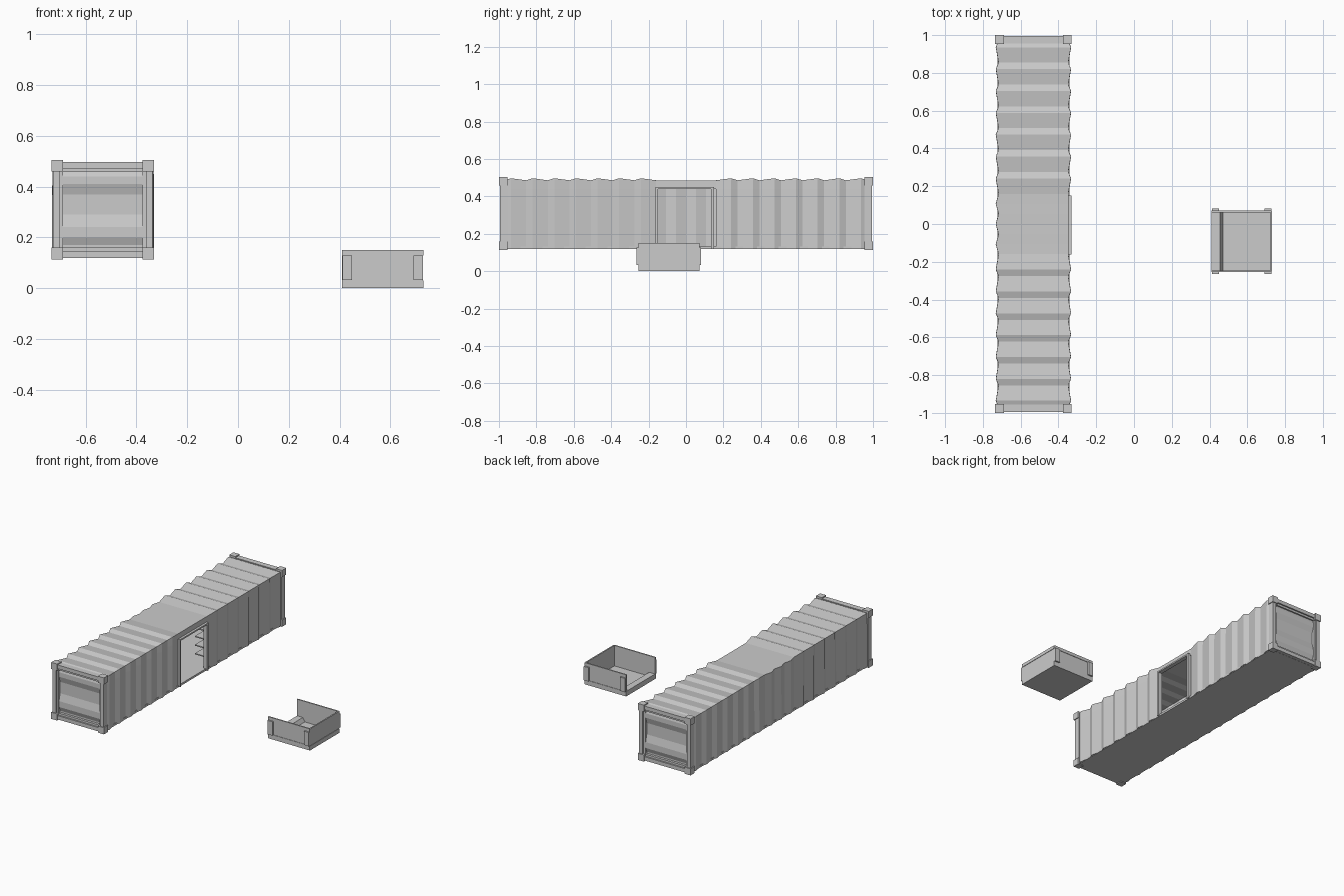
import bpy, bmesh

if "Cube" in bpy.data.objects:
    bpy.data.objects.remove(bpy.data.objects["Cube"])

def mesh_object(name, verts, faces, thickness=0):
    me = bpy.data.meshes.new(name)
    me.from_pydata(verts, [], faces)
    bm = bmesh.new()
    bm.from_mesh(me)
    bmesh.ops.recalc_face_normals(bm, faces=bm.faces)
    bm.to_mesh(me)
    bm.free()
    ob = bpy.data.objects.new(name, me)
    bpy.context.collection.objects.link(ob)
    if thickness:
        mod = ob.modifiers.new("thickness", 'SOLIDIFY')
        mod.thickness = thickness
        mod.offset = 0
    return ob

def boxes(name, bounds):
    """One object from several (x0, x1, y0, y1, z0, z1) boxes."""
    verts, faces = [], []
    for x0, x1, y0, y1, z0, z1 in bounds:
        b = len(verts)
        verts += [(x, y, z) for x in (x0, x1) for y in (y0, y1) for z in (z0, z1)]
        faces += [[b + i for i in f] for f in
                  ((0, 1, 3, 2), (4, 6, 7, 5), (0, 4, 5, 1), (2, 3, 7, 6), (0, 2, 6, 4), (1, 5, 7, 3))]
    return mesh_object(name, verts, faces)

def ring(x0, x1, z0, z1, w, y0, y1):
    """Rectangular frame in the xz plane."""
    return [(x0, x0 + w, y0, y1, z0, z1), (x1 - w, x1, y0, y1, z0, z1),
            (x0 + w, x1 - w, y0, y1, z0, z0 + w), (x0 + w, x1 - w, y0, y1, z1 - w, z1)]

L, R, B, T = -0.735, -0.33, 0.113, 0.505   # container bounds
DOOR, HEAD = 0.15, 0.44                    # doorway half width and top

# corrugated shell: sawtooth sections running outward from the flat doorway bay
half, n = [], 7
pitch = (0.97 - 0.16) / n
for i in range(n):
    half += [(0.16 + (i + 0.7) * pitch, 1), (0.16 + (i + 1) * pitch, 0)]
centre = [(-0.16, 0), (-0.107, 1), (-0.054, 0), (0, 1), (0.054, 0), (0.107, 1), (0.16, 0)]
stations = [(-y, w, w) for y, w in reversed(half)]
stations += [(y, 0, w) for y, w in centre]
stations += [(y, w, w) for y, w in half]
verts, faces = [], []
for i, (y, w, wl) in enumerate(stations):
    xl, xr, zt = L + 0.02 - 0.014 * wl, R - 0.02 + 0.014 * w, 0.484 + 0.011 * w
    verts += [(xl, y, 0.12), (xl, y, zt), (xr, y, zt), (xr, y, HEAD), (xr, y, 0.12)]
    if i:
        for k in range(4):
            if k == 3 and abs(y + stations[i - 1][0]) / 2 < 0.16:
                continue                   # leave the doorway open
            a = 5 * (i - 1) + k
            faces.append((a, a + 1, a + 6, a + 5))
mesh_object("corrugated_shell", verts, faces, 0.006)

# floor
boxes("container_floor", [(L + 0.012, R - 0.012, -0.97, 0.97, 0.118, 0.132)])

# corner blocks, end frames and horizontally ribbed end panels
corners, frames = [], []
c = 0.046
for s in (-1, 1):
    for x in (L, R - c):
        for z in (B, T - c):
            corners.append((x, x + c, *sorted((s, s * (1 - c))), z, z + c))
    frames += ring(L + 0.006, R - 0.006, B + 0.006, T - 0.008, 0.026, *sorted((s * 0.994, s * 0.955)))
    frames += ring(L + 0.032, R - 0.032, B + 0.032, T - 0.034, 0.014, *sorted((s * 0.984, s * 0.960)))
    verts, faces = [], []
    for i, (z, d) in enumerate(((0.14, 0), (0.17, 0), (0.20, 1), (0.24, 1), (0.29, 0),
                                (0.33, 0), (0.37, 0), (0.41, 1), (0.44, 1), (0.48, 0))):
        y = s * (0.964 + 0.012 * d)
        verts += [(L + 0.034, y, z), (R - 0.034, y, z)]
        if i:
            faces.append((2 * i - 2, 2 * i - 1, 2 * i + 1, 2 * i))
    mesh_object("end_panel", verts, faces, 0.006)
boxes("corner_blocks", corners)
boxes("end_frames", frames)

# doorway frame
boxes("doorway_frame", [(R - 0.03, R - 0.001, -DOOR - 0.012, -DOOR, 0.12, HEAD + 0.01),
                        (R - 0.03, R - 0.001, DOOR - 0.015, DOOR, 0.12, HEAD + 0.01),
                        (R - 0.03, R - 0.001, -DOOR, DOOR - 0.015, HEAD, HEAD + 0.01)])

# shelves on the inside wall beside the doorway
shelves = [(-0.45, -0.36, 0.17, 0.55, z, z + 0.007) for z in (0.19, 0.25, 0.31, 0.37)]
shelves += [(-0.37, -0.36, y, y + 0.01, 0.13, 0.40) for y in (0.17, 0.355, 0.54)]
boxes("shelves", shelves)

# bin: floor, three walls, low open side
X0, X1, Y0, Y1, H, t = 0.41, 0.728, -0.252, 0.068, 0.15, 0.006
boxes("bin_floor", [(X0, X1, Y0, Y1, 0, 0.008)])
boxes("bin_walls", [(X0, X1, Y0, Y0 + t, 0.008, H), (X0, X1, Y1 - t, Y1, 0.008, H),
                    (X1 - t, X1, Y0 + t, Y1 - t, 0.008, H)])

# sloping lip along the open side
prof = [(X0, 0.008), (X0, 0.035), (X0 + 0.045, 0.035), (X0 + 0.06, 0.008)]
verts = [(x, y, z) for y in (Y0 + t, Y1 - t) for x, z in prof]
mesh_object("bin_lip", verts, [(0, 1, 2, 3), (7, 6, 5, 4)] +
            [(i, (i + 1) % 4, (i + 1) % 4 + 4, i + 4) for i in range(4)])

# raised corner grips and thin rims on the bin sides
grips = []
for y0, y1 in ((Y0 - 0.013, Y0), (Y1, Y1 + 0.013)):
    for x in (X0 + 0.002, X1 - 0.036):
        grips.append((x, x + 0.037, y0, y1, 0.032, 0.128))
boxes("bin_grips", grips)
rims = []
for y0, y1 in ((Y0 - 0.003, Y0), (Y1, Y1 + 0.003)):
    rims += [(X0, X1, y0, y1, 0, 0.032), (X0, X1, y0, y1, 0.128, H)]
rims += [(X1, X1 + 0.003, Y0, Y1, 0, 0.03), (X1, X1 + 0.003, Y0, Y1, 0.128, H)]
boxes("bin_rims", rims)
